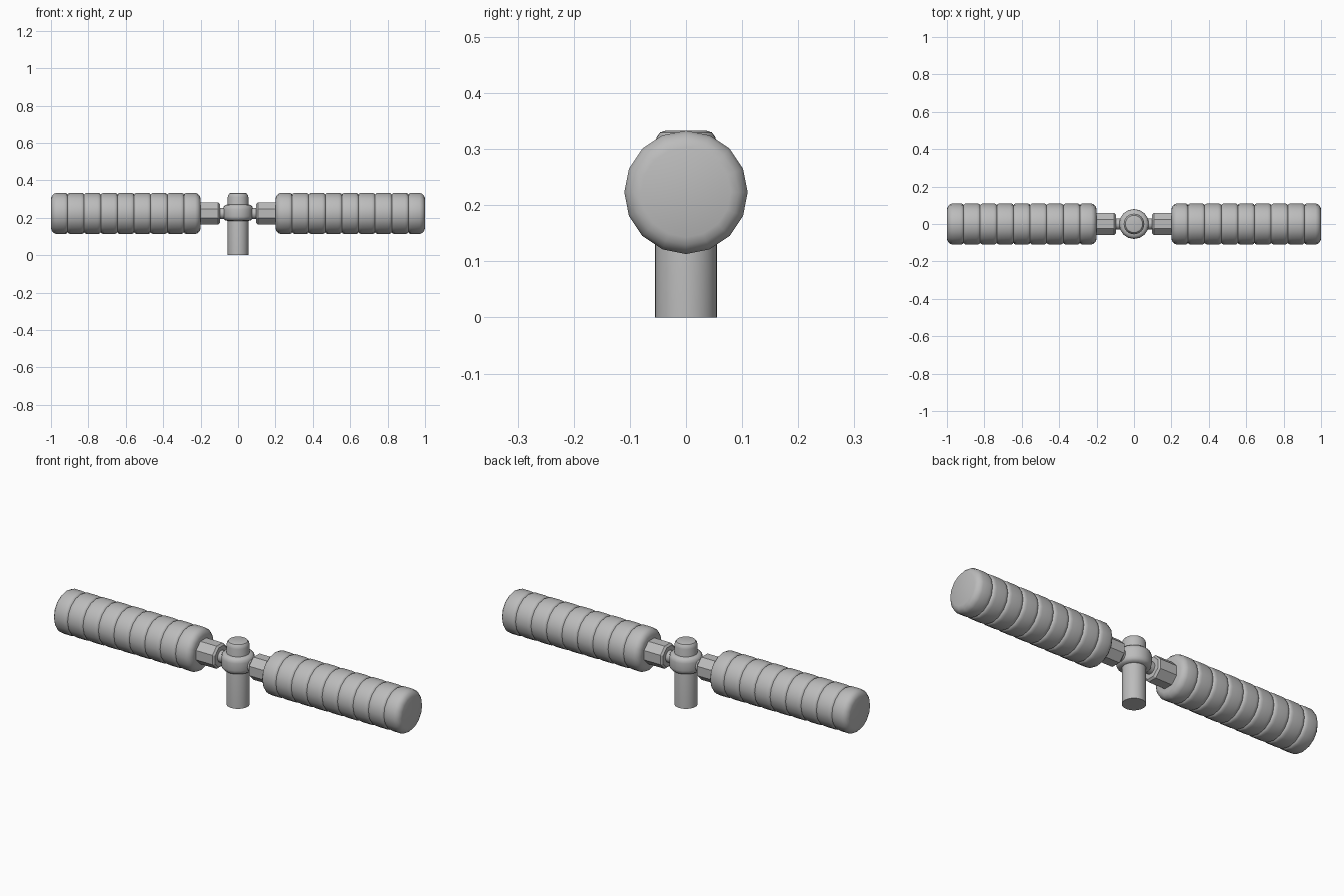
import bpy, bmesh, math
from mathutils import Matrix

if "Cube" in bpy.data.objects:
    bpy.data.objects.remove(bpy.data.objects["Cube"])

ZC = 0.223  # height of the horizontal bar axis

metal = bpy.data.materials.new("grey")
metal.diffuse_color = (0.5, 0.5, 0.5, 1)
metal.use_nodes = True
metal.node_tree.nodes["Principled BSDF"].inputs["Base Color"].default_value = metal.diffuse_color


def lathe(name, profile, sides, matrix, phase=0.0, angle=35):
    """Revolve (radius, height) points round local z and cap both ends."""
    bm = bmesh.new()
    rings = []
    for r, h in profile:
        rings.append([bm.verts.new((r * math.cos(phase + 2 * math.pi * i / sides),
                                    r * math.sin(phase + 2 * math.pi * i / sides), h))
                      for i in range(sides)])
    for a, b in zip(rings, rings[1:]):
        for i in range(sides):
            j = (i + 1) % sides
            bm.faces.new((a[i], a[j], b[j], b[i]))
    bm.faces.new(rings[0][::-1])
    bm.faces.new(rings[-1])
    bm.transform(matrix)
    bmesh.ops.recalc_face_normals(bm, faces=bm.faces)
    me = bpy.data.meshes.new(name)
    bm.to_mesh(me)
    bm.free()
    me.materials.append(metal)
    ob = bpy.data.objects.new(name, me)
    bpy.context.collection.objects.link(ob)
    bpy.ops.object.select_all(action='DESELECT')
    ob.select_set(True)
    bpy.context.view_layer.objects.active = ob
    bpy.ops.object.shade_smooth_by_angle(angle=math.radians(angle))
    return ob


# Upright post with rounded top
lathe("post", [(0.055, 0), (0.055, 0.31), (0.052, 0.322), (0.046, 0.33), (0.036, 0.333)],
      32, Matrix.Identity(4))

# Collar round the post
lathe("collar", [(0.054, 0.183), (0.068, 0.186), (0.077, 0.195), (0.08, 0.208),
                 (0.08, 0.246), (0.077, 0.259), (0.068, 0.268), (0.054, 0.271)],
      16, Matrix.Identity(4))

# Ribbed grip profile: nine rounded rings
COUNT, START, END = 9, 0.2, 1.0
W = (END - START) / COUNT
grip = []
for k in range(COUNT):
    x0, x1 = START + k * W, START + (k + 1) * W
    first = [(0.080, 0), (0.094, 0.005), (0.105, 0.015), (0.110, 0.029)]
    inner = [(0.101, 0), (0.106, 0.004), (0.109, 0.010), (0.110, 0.020)]
    grip += [(r, x0 + d) for r, d in (first if k == 0 else inner)]
    tail = first if k == COUNT - 1 else inner[1:]
    grip += [(r, x1 - d) for r, d in reversed(tail)]

for side, s in (("right", 1), ("left", -1)):
    # local z runs outward along x
    m = Matrix.Translation((0, 0, ZC)) @ Matrix.Rotation(s * math.pi / 2, 4, 'Y')
    lathe(side + "_grip", grip, 16, m)
    # Octagonal neck
    c = math.cos(math.pi / 8)
    lathe(side + "_neck", [(0.05 / c, 0.097), (0.059 / c, 0.106), (0.059 / c, 0.21)],
          8, m, math.pi / 8, 25)
    # Short pin joining neck and collar
    lathe(side + "_pin", [(0.03, 0.06), (0.03, 0.1)], 16, m)
